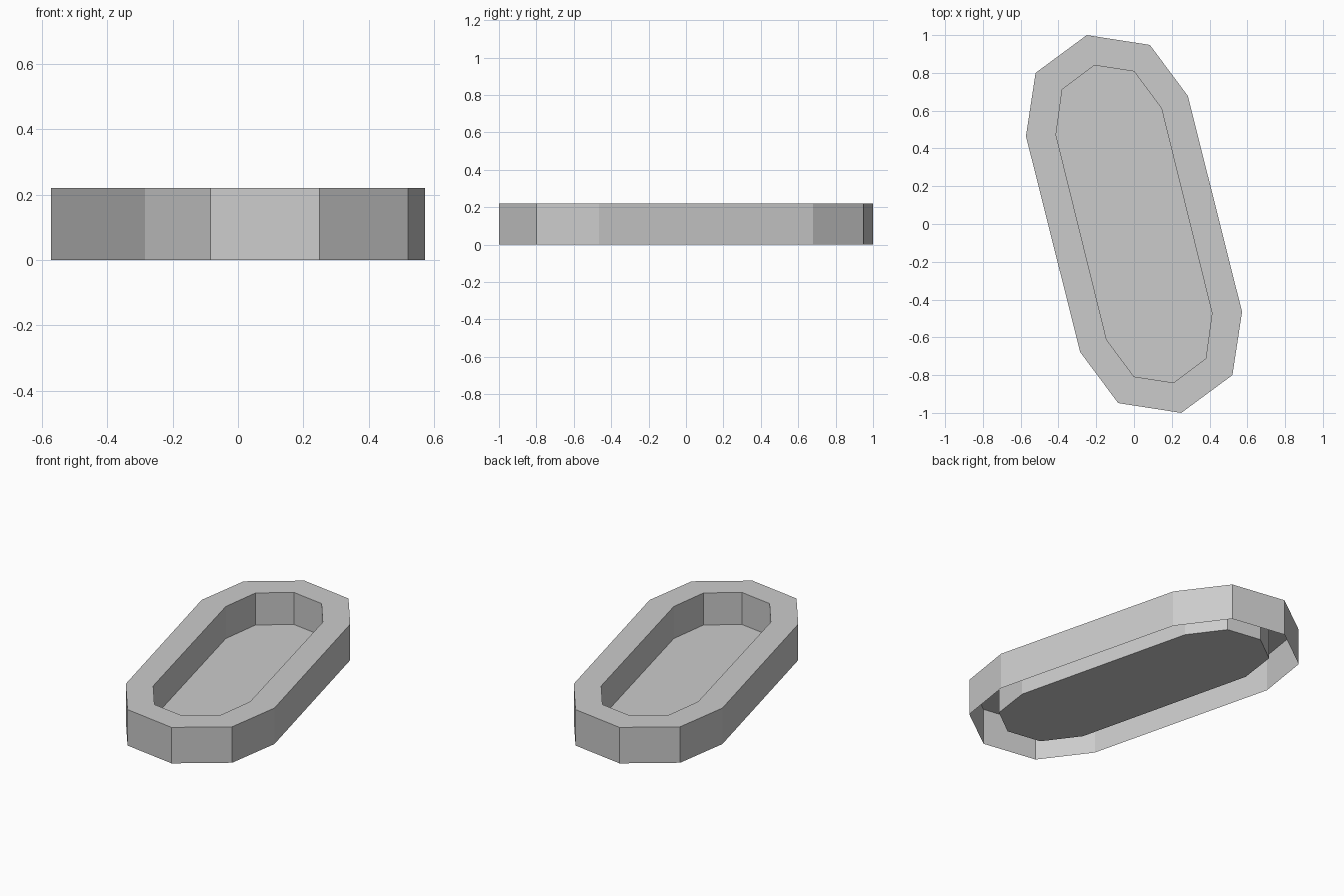
import bpy
import bmesh

cube = bpy.data.objects.get("Cube")
if cube:
    bpy.data.objects.remove(cube)

HEIGHT = 0.22
FLOOR = 0.024

# Half outlines, clockwise from above; the other half is the same turned 180 degrees
OUTER = [(-0.25, 1.0), (0.084, 0.948), (0.285, 0.678), (0.572, -0.465), (0.521, -0.8)]
INNER = [(-0.21, 0.84), (0.0, 0.808), (0.145, 0.613), (0.413, -0.472), (0.38, -0.712)]

grey = bpy.data.materials.new("plain grey")
grey.use_nodes = True
colour = (0.6, 0.6, 0.6, 1)
grey.diffuse_color = colour
grey.node_tree.nodes["Principled BSDF"].inputs["Base Color"].default_value = colour


def ring(bm, half, z):
    points = half + [(-x, -y) for x, y in half]
    return [bm.verts.new((x, y, z)) for x, y in points]


def bridge(bm, a, b):
    for i in range(len(a)):
        j = (i + 1) % len(a)
        bm.faces.new((a[i], a[j], b[j], b[i]))


# Basin shell: outer wall, flat rim, inner wall and floor, open underneath
bm = bmesh.new()
rings = [ring(bm, OUTER, 0), ring(bm, OUTER, HEIGHT),
         ring(bm, INNER, HEIGHT), ring(bm, INNER, FLOOR)]
for lower, upper in zip(rings, rings[1:]):
    bridge(bm, lower, upper)
bm.faces.new(rings[-1])
bmesh.ops.recalc_face_normals(bm, faces=bm.faces)
bm.faces.ensure_lookup_table()
if bm.faces[-1].normal.z < 0:
    bmesh.ops.reverse_faces(bm, faces=bm.faces)

mesh = bpy.data.meshes.new("basin")
bm.to_mesh(mesh)
bm.free()
mesh.materials.append(grey)
bpy.context.collection.objects.link(bpy.data.objects.new("basin", mesh))
